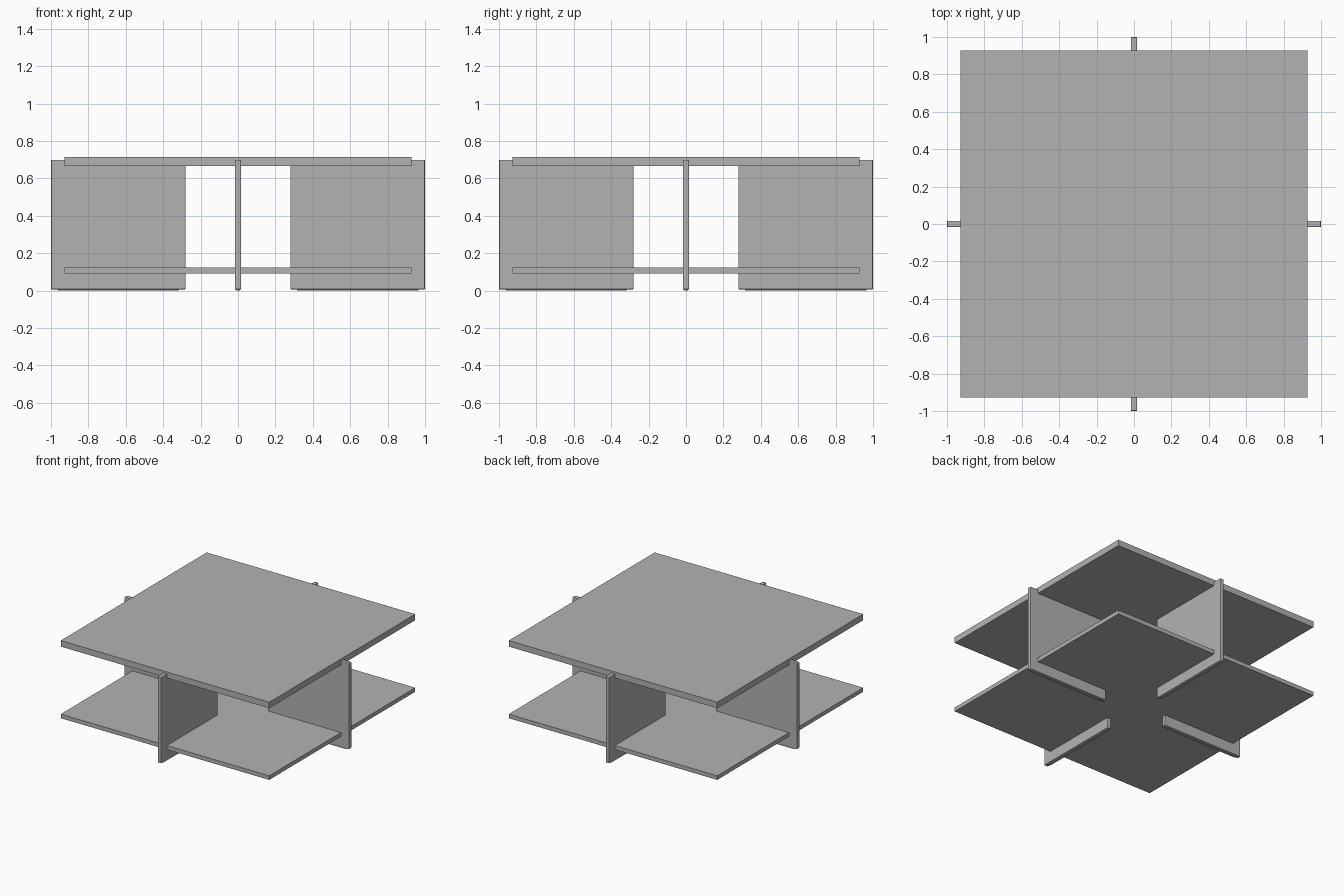
import bpy
import math
from mathutils import Matrix

cube = bpy.data.objects.get("Cube")
if cube:
    bpy.data.objects.remove(cube, do_unlink=True)

# Single grey finish
grey = bpy.data.materials.new("plain_grey")
grey.use_nodes = True
colour = (0.45, 0.45, 0.45, 1)
grey.diffuse_color = colour
grey.node_tree.nodes["Principled BSDF"].inputs["Base Color"].default_value = colour


def box(name, low, high, angle=0, bevel=0):
    """Flat-sided box between two corners, turned about the table centre."""
    size = [b - a for a, b in zip(low, high)]
    centre = [(a + b) / 2 for a, b in zip(low, high)]
    bpy.ops.mesh.primitive_cube_add(size=1)
    obj = bpy.context.object
    obj.name = obj.data.name = name
    obj.data.transform(Matrix.Rotation(angle, 4, "Z")
                       @ Matrix.Translation(centre)
                       @ Matrix.Diagonal((*size, 1)))
    obj.data.materials.append(grey)
    if bevel:
        mod = obj.modifiers.new("soft_edges", "BEVEL")
        mod.width = bevel
        mod.segments = 2
    return obj


# Square top and lower shelf
half = 0.928
box("table_top", (-half, -half, 0.667), (half, half, 0.716))
box("lower_shelf", (-half, -half, 0.091), (half, half, 0.124))

# Four upright panels in a cross, each on a thin glide
for i, side in enumerate(("left", "back", "right", "front")):
    turn = i * math.pi / 2
    box(side + "_panel", (0.28, -0.017, 0.006), (1, 0.017, 0.7), turn, 0.006)
    box(side + "_glide", (0.315, -0.012, 0), (0.965, 0.012, 0.012), turn)
